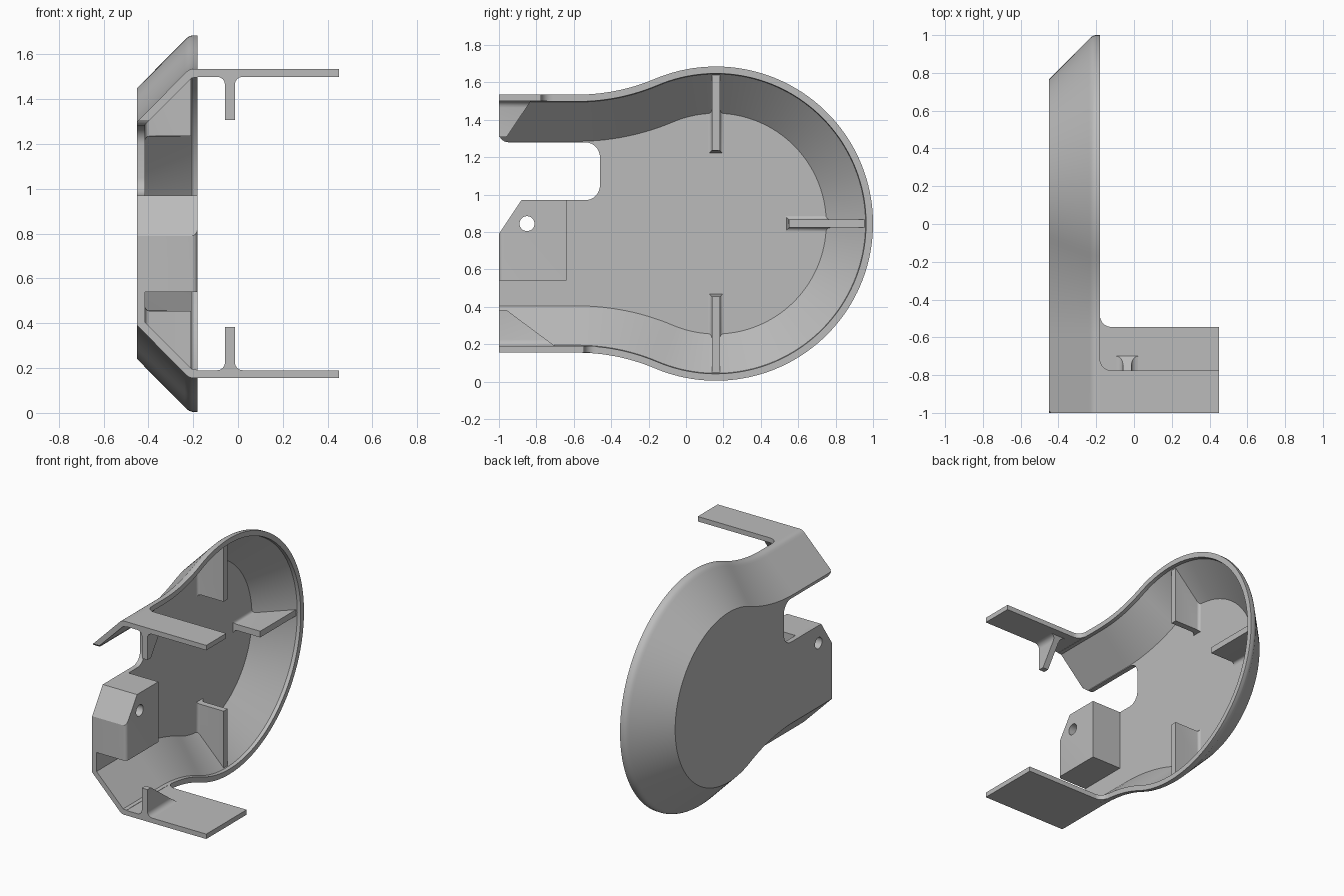
import bpy, bmesh
from math import sin, cos, pi, atan2, sqrt

if "Cube" in bpy.data.objects:
    bpy.data.objects.remove(bpy.data.objects["Cube"])

grey = bpy.data.materials.new("plain grey")
grey.use_nodes = True
grey.diffuse_color = (0.5, 0.5, 0.5, 1)
grey.node_tree.nodes["Principled BSDF"].inputs["Base Color"].default_value = (0.5, 0.5, 0.5, 1)

CY, CZ, R = 0.16, 0.845, 0.84      # round part of the outline
NECK, BLEND = 0.69, 1.06           # neck half height, concave blend radius
FRONT, FLOOR, RIM = -1.0, -0.415, -0.18


def finish(name, bm):
    bmesh.ops.recalc_face_normals(bm, faces=bm.faces)
    mesh = bpy.data.meshes.new(name)
    bm.to_mesh(mesh)
    bm.free()
    mesh.materials.append(grey)
    ob = bpy.data.objects.new(name, mesh)
    bpy.context.collection.objects.link(ob)
    return ob


def loft(name, start, end):
    """Solid between two matching closed loops."""
    bm = bmesh.new()
    a = [bm.verts.new(p) for p in start]
    b = [bm.verts.new(p) for p in end]
    bm.faces.new(a)
    bm.faces.new(b)
    for i in range(len(a)):
        j = (i + 1) % len(a)
        bm.faces.new((a[i], a[j], b[j], b[i]))
    return finish(name, bm)


def arc(cx, cy, r, a0, a1, n=8):
    return [(cx + r * cos(a0 + (a1 - a0) * i / n),
             cy + r * sin(a0 + (a1 - a0) * i / n)) for i in range(n + 1)]


def outline(d):
    """Open keyhole outline, inset by d, from lower front round to upper front."""
    reach = sqrt((R + BLEND) ** 2 - (NECK + BLEND) ** 2)
    tangent = atan2(NECK + BLEND, -reach)
    upper = arc(CY, CZ, R - d, 0, tangent, 48)
    upper += arc(CY - reach, CZ + NECK + BLEND, BLEND + d, tangent - pi, -pi / 2, 14)[1:]
    upper.append((FRONT, CZ + NECK - d))
    lower = [(y, 2 * CZ - z) for y, z in reversed(upper[1:])]
    return lower + upper


def cut(ob, cutter):
    cutter.hide_render = True
    mod = ob.modifiers.new("cut", "BOOLEAN")
    mod.object = cutter
    mod.operation = "DIFFERENCE"
    mod.solver = "EXACT"
    bpy.context.view_layer.objects.active = ob
    bpy.ops.object.modifier_apply(modifier=mod.name)


# Dished shell: wall section (x, inset) swept along the outline
section = [(-0.45, 0.235), (-0.238, 0.021), (-0.228, 0.011), (-0.217, 0.004),
           (-0.205, 0), (RIM, 0), (RIM, 0.037), (-0.205, 0.04), (FLOOR, 0.25)]
bm = bmesh.new()
rows = [[bm.verts.new((x, y, z)) for y, z in outline(d)] for x, d in section]
for p, q in zip(rows, rows[1:]):
    for i in range(len(p) - 1):
        bm.faces.new((p[i], p[i + 1], q[i + 1], q[i]))
bm.faces.new(rows[0])
bm.faces.new(rows[-1])
bm.faces.new([r[0] for r in rows] + [r[-1] for r in reversed(rows)])
shell = finish("shell", bm)

# Mounting block with clipped corner and rounded front edge
side = [(FRONT, 0.54), (-0.64, 0.54), (-0.64, 0.97), (-0.88, 0.97), (FRONT, 0.79)]
block = loft("mounting_block", [(-0.43, y, z) for y, z in side], [(RIM, y, z) for y, z in side])
bm = bmesh.new()
bm.from_mesh(block.data)
edge = [e for e in bm.edges
        if all(v.co.x > -0.2 and v.co.y < FRONT + 0.01 for v in e.verts)]
bmesh.ops.bevel(bm, geom=edge, offset=0.025, segments=5, profile=0.5, affect="EDGES")
bm.to_mesh(block.data)
bm.free()

# Slot in the floor, and the bolt hole through floor and block
slot = [(-1.1, 0.64), (-0.88, 0.97)]
slot += arc(-0.54, 1.05, 0.08, -pi / 2, 0)
slot += arc(-0.54, 1.2, 0.08, 0, pi / 2)
slot += arc(-0.95, 1.33, 0.05, -pi / 2, -pi * 0.85, 5) + [(-1.1, 1.31)]
hole = arc(-0.85, 0.845, 0.04, 0, 2 * pi, 32)[:-1]
slot_cutter = loft("slot_cutter", [(-0.6, y, z) for y, z in slot], [(-0.3, y, z) for y, z in slot])
hole_cutter = loft("hole_cutter", [(-0.6, y, z) for y, z in hole], [(0, y, z) for y, z in hole])
cut(shell, slot_cutter)
cut(shell, hole_cutter)
cut(block, hole_cutter)
for cutter in (slot_cutter, hole_cutter):
    bpy.data.objects.remove(cutter)

# Radial stiffening ribs with a flared foot, their outer ends following the wall
half, flare = 0.022, 0.02
foot = [(FLOOR + flare - flare * sin(t), half + flare - flare * cos(t))
        for t in (0, pi / 8, pi / 4, pi * 3 / 8, pi / 2)]
right_half = [(-0.21, half)] + foot + [(FLOOR - 0.01, half + flare)]
rib_section = right_half + [(x, -w) for x, w in reversed(right_half)]
for name, angle in (("upper_rib", pi / 2), ("rear_rib", 0), ("lower_rib", -pi / 2)):
    def place(x, w, r, c=cos(angle), s=sin(angle)):
        return (x, CY + r * c - w * s, CZ + r * s + w * c)
    loft(name,
         [place(x, w, 0.39 - (abs(w) - half)) for x, w in rib_section],
         [place(x, w, 0.6 + x - FLOOR) for x, w in rib_section])

# Side tabs, each with a filleted inner corner and a tapered gusset
for name, sign, back, root_y in (("upper", 1, -0.775, -0.83), ("lower", -1, -0.545, -0.7)):
    outer, inner = CZ + sign * NECK, CZ + sign * (NECK - 0.035)
    plan = [(RIM, FRONT), (0.45, FRONT), (0.45, back)]
    plan += arc(-0.12, back + 0.06, 0.06, -pi / 2, -pi)
    loft(name + "_tab", [(x, y, outer) for x, y in plan], [(x, y, inner) for x, y in plan])

    depth, fil, mid = 0.193, 0.035, -0.036
    web = [(half, depth)] + [(half + fil - fil * cos(t), fil - fil * sin(t))
                             for t in (0, pi / 8, pi / 4, pi * 3 / 8, pi / 2)]
    web += [(-w, h) for w, h in reversed(web)]
    loft(name + "_gusset",
         [(mid + w, FRONT, inner - sign * h) for w, h in web],
         [(mid + w, root_y + (-0.96 - root_y) * h / depth, inner - sign * h) for w, h in web])

# Smooth the curved walls, keep the corners crisp
bpy.ops.object.select_all(action="DESELECT")
for ob in bpy.context.collection.objects:
    if ob.type == "MESH" and ob.data.materials and ob.data.materials[0] == grey:
        ob.select_set(True)
        bpy.context.view_layer.objects.active = ob
bpy.ops.object.shade_smooth_by_angle(angle=0.5)
